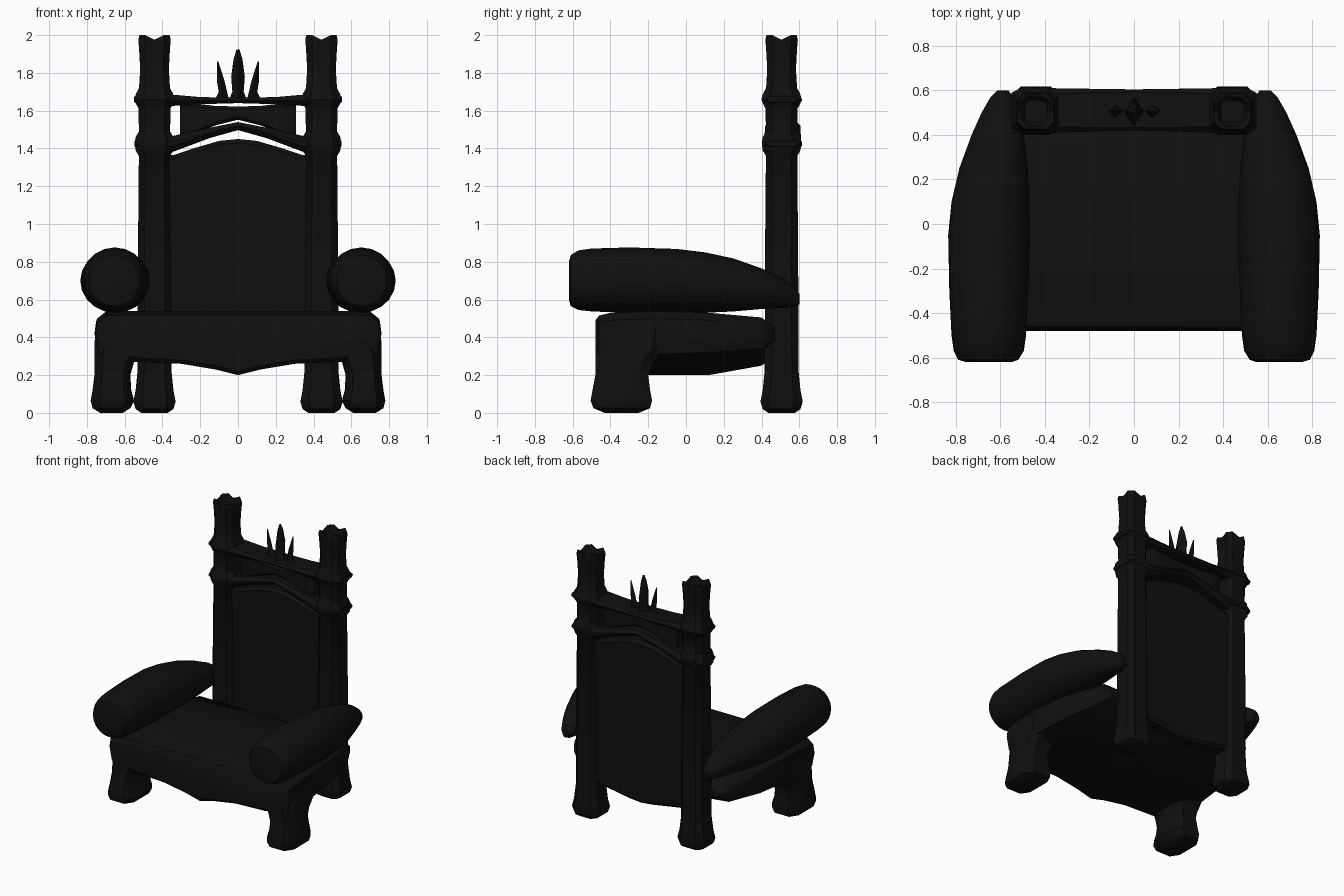
import bpy, bmesh
from math import cos, sin, pi

mat = bpy.data.materials.new("black")
mat.diffuse_color = (0.005, 0.005, 0.005, 1)


def loft(name, rings, angle=0.6):
    """Skin a list of equal-length point rings and cap both ends."""
    bm = bmesh.new()
    vs = [[bm.verts.new(p) for p in r] for r in rings]
    n = len(vs[0])
    for a, b in zip(vs, vs[1:]):
        for i in range(n):
            j = (i + 1) % n
            bm.faces.new((a[i], a[j], b[j], b[i]))
    bm.faces.new(vs[0])
    bm.faces.new(vs[-1])
    bmesh.ops.recalc_face_normals(bm, faces=bm.faces)
    me = bpy.data.meshes.new(name)
    bm.to_mesh(me)
    bm.free()
    ob = bpy.data.objects.new(name, me)
    bpy.context.collection.objects.link(ob)
    me.materials.append(mat)
    bpy.context.view_layer.objects.active = ob
    ob.select_set(True)
    bpy.ops.object.shade_smooth_by_angle(angle=angle)
    ob.select_set(False)
    return ob


def beam(name, half, bevel):
    """Bar along x from mirrored stations (x, z_low, z_high, y_front, y_back)."""
    rings = []
    for x, lo, hi, y0, y1 in [(-s[0], *s[1:]) for s in half[:0:-1]] + half:
        b = min(bevel, (hi - lo) * 0.45)
        prof = [(y0, lo + b), (y0, hi - b), (y0 + b, hi), (y1 - b, hi),
                (y1, hi - b), (y1, lo + b), (y1 - b, lo), (y0 + b, lo)]
        rings.append([(x, y, z) for y, z in prof])
    return loft(name, rings)


def rounded_square(cx, cy, z, a, dip=0.0):
    """Square ring with cut corners; side midpoints can dip."""
    pts = []
    for k in range(4):
        c, s = cos(k * pi / 2), sin(k * pi / 2)
        for t in (-0.6, 0, 0.6):
            u, v = a, a * t
            pts.append((cx + u * c - v * s, cy + u * s + v * c, z - (dip if t == 0 else 0)))
    return pts


# Seat: cross-sections along y (y, half width, top, side bottom, centre bottom)
seat = [(-0.48, 0.72, 0.49, 0.32, 0.22), (-0.46, 0.755, 0.515, 0.31, 0.20),
        (-0.40, 0.76, 0.53, 0.31, 0.20), (-0.15, 0.755, 0.54, 0.31, 0.20),
        (0.12, 0.73, 0.53, 0.32, 0.20), (0.40, 0.66, 0.505, 0.34, 0.25),
        (0.47, 0.61, 0.45, 0.39, 0.30)]
rings = []
for y, w, t, s, c in seat:
    half = [(0.12, c + 0.03), (0.3, c + 0.06), (w - 0.2, c + 0.07), (w - 0.02, s),
            (w, (s + t) / 2), (w - 0.01, t - 0.04), (w - 0.06, t)]
    prof = [(0, c)] + half + [(-x, z) for x, z in half[::-1]]
    rings.append([(x, y, z) for x, z in prof])
loft("seat", rings)

for side, sx in (("left", -1), ("right", 1)):
    # Front legs (z, x min, x max, y min, y max)
    leg = [(0.0, 0.61, 0.73, -0.43, -0.25), (0.025, 0.57, 0.77, -0.49, -0.19),
           (0.065, 0.55, 0.78, -0.505, -0.18), (0.12, 0.565, 0.77, -0.495, -0.19),
           (0.20, 0.57, 0.76, -0.48, -0.20), (0.27, 0.55, 0.76, -0.48, -0.17),
           (0.34, 0.50, 0.76, -0.48, -0.10), (0.47, 0.48, 0.755, -0.475, -0.08)]
    rings = []
    for z, x0, x1, y0, y1 in leg:
        sq = rounded_square(0, 0, z, 1)
        rings.append([(sx * ((x0 + x1) / 2 + px * (x1 - x0) / 2),
                       (y0 + y1) / 2 + py * (y1 - y0) / 2, z) for px, py, _ in sq])
    loft("front_leg_" + side, rings)

    # Back posts with foot, collars and notched crown
    post = [(0, 0.07), (0.02, 0.1), (0.06, 0.112), (0.12, 0.1), (0.22, 0.09),
            (0.8, 0.088), (1.36, 0.083), (1.39, 0.1), (1.43, 0.105), (1.46, 0.1),
            (1.49, 0.082), (1.55, 0.084), (1.61, 0.084), (1.64, 0.1), (1.66, 0.107),
            (1.69, 0.098), (1.72, 0.082), (1.82, 0.076), (1.93, 0.082), (1.975, 0.086)]
    rings = [rounded_square(sx * 0.442, 0.506, z, a) for z, a in post]
    rings += [rounded_square(sx * 0.442, 0.506, z, a, d)
              for z, a, d in ((2.0, 0.08, 0.03), (1.995, 0.065, 0.03), (1.95, 0.05, 0))]
    loft("back_post_" + side, rings)

    # Bolster armrests (y, x min, x max, z min, z max)
    arm = [(-0.62, 0.55, 0.755, 0.60, 0.80), (-0.61, 0.52, 0.79, 0.565, 0.835),
           (-0.57, 0.495, 0.81, 0.545, 0.86), (-0.5, 0.485, 0.82, 0.537, 0.87),
           (-0.3, 0.475, 0.83, 0.53, 0.876), (-0.05, 0.467, 0.835, 0.53, 0.868),
           (0.1, 0.47, 0.82, 0.53, 0.85), (0.25, 0.477, 0.785, 0.537, 0.818),
           (0.4, 0.495, 0.73, 0.55, 0.765), (0.5, 0.515, 0.685, 0.555, 0.72),
           (0.57, 0.54, 0.645, 0.562, 0.67), (0.6, 0.565, 0.615, 0.575, 0.63)]
    rings = []
    for y, x0, x1, z0, z1 in arm:
        rings.append([(sx * ((x0 + x1) / 2 + (x1 - x0) / 2 * cos(i * pi / 10)), y,
                       (z0 + z1) / 2 + (z1 - z0) / 2 * sin(i * pi / 10)) for i in range(20)])
    loft("armrest_" + side, rings)

# Backrest board with arched top
beam("backrest", [(0, 0.22, 1.45, 0.45, 0.565), (0.1, 0.23, 1.44, 0.45, 0.565),
                  (0.22, 0.25, 1.405, 0.45, 0.565), (0.34, 0.27, 1.365, 0.45, 0.565),
                  (0.44, 0.27, 1.36, 0.45, 0.565)], 0.02)

# Cross rails wrapping the posts
beam("upper_rail", [(0, 1.64, 1.668, 0.42, 0.605), (0.2, 1.634, 1.672, 0.417, 0.607),
                    (0.35, 1.625, 1.685, 0.41, 0.61), (0.5, 1.625, 1.69, 0.405, 0.615),
                    (0.55, 1.645, 1.675, 0.43, 0.59)], 0.03)
beam("lower_rail", [(0, 1.497, 1.54, 0.42, 0.605), (0.15, 1.455, 1.51, 0.417, 0.607),
                    (0.35, 1.38, 1.465, 0.41, 0.61), (0.5, 1.385, 1.465, 0.405, 0.615),
                    (0.548, 1.41, 1.44, 0.43, 0.59)], 0.03)

# Headboard insert between the rails
beam("headboard", [(0, 1.552, 1.622, 0.46, 0.555), (0.12, 1.522, 1.625, 0.46, 0.555),
                   (0.22, 1.48, 1.637, 0.46, 0.555), (0.285, 1.455, 1.64, 0.46, 0.555),
                   (0.308, 1.44, 1.645, 0.47, 0.545)], 0.015)

# Crest of three spikes (z, x centre, half width, half depth)
spikes = {"centre": [(1.65, 0, 0.05, 0.07), (1.7, 0, 0.03, 0.055), (1.78, 0, 0.036, 0.06),
                     (1.87, 0, 0.024, 0.035), (1.925, 0, 0.008, 0.01)]}
for side, sx in (("left", -1), ("right", 1)):
    spikes[side] = [(1.65, sx * 0.085, 0.04, 0.03), (1.7, sx * 0.08, 0.022, 0.026),
                    (1.76, sx * 0.092, 0.02, 0.022), (1.86, sx * 0.108, 0.004, 0.005)]
for side, prof in spikes.items():
    loft("crest_spike_" + side,
         [[(x + w, 0.506, z), (x, 0.506 + d, z), (x - w, 0.506, z), (x, 0.506 - d, z)]
          for z, x, w, d in prof])
